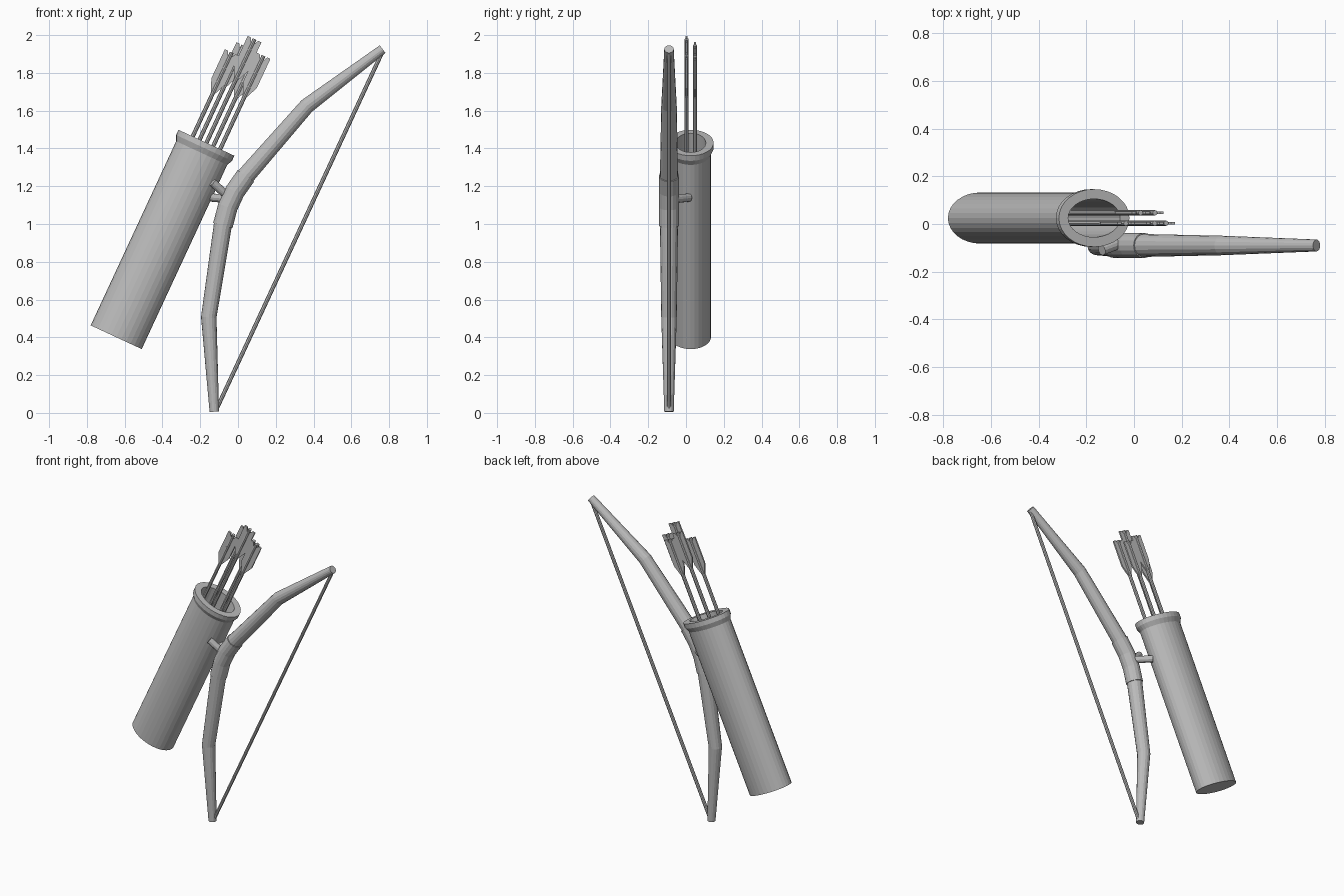
import bpy, bmesh, math
from mathutils import Vector, Matrix

cube = bpy.data.objects.get("Cube")
if cube:
    bpy.data.objects.remove(cube, do_unlink=True)

grey = bpy.data.materials.new("plain grey")
grey.use_nodes = True
grey.diffuse_color = (0.5, 0.5, 0.5, 1)
grey.node_tree.nodes["Principled BSDF"].inputs["Base Color"].default_value = (0.5, 0.5, 0.5, 1)

TILT = Matrix.Rotation(math.radians(24.9), 4, 'Y')
BOW = Matrix.Translation((0.32, -0.09, 0.966)) @ TILT
QUIVER = Matrix.Translation((-0.167, 0.025, 1.43)) @ TILT


def finish(name, bm, matrix):
    bmesh.ops.recalc_face_normals(bm, faces=bm.faces)
    mesh = bpy.data.meshes.new(name)
    bm.to_mesh(mesh)
    bm.free()
    mesh.materials.append(grey)
    obj = bpy.data.objects.new(name, mesh)
    obj.matrix_world = matrix
    bpy.context.collection.objects.link(obj)
    return obj


def skin(bm, rings):
    """Join rings of vertices into a capped tube."""
    n = len(rings[0])
    for a, b in zip(rings, rings[1:]):
        for i in range(n):
            j = (i + 1) % n
            bm.faces.new((a[i], a[j], b[j], b[i]))
    bm.faces.new(rings[0])
    bm.faces.new(rings[-1])


def tube(name, points, radii, sides, matrix=Matrix()):
    """Round tube along a path, with mitred bends."""
    bm = bmesh.new()
    pts = [Vector(p) for p in points]
    rings = []
    for i, p in enumerate(pts):
        before = (p - pts[i - 1]).normalized() if i else Vector()
        after = (pts[i + 1] - p).normalized() if i + 1 < len(pts) else Vector()
        t = (before + after).normalized()
        side = t.cross(Vector((0, 1, 0))).normalized()
        up = side.cross(t)
        angles = [2 * math.pi * k / sides for k in range(sides)]
        rings.append([bm.verts.new(p + radii[i] * (side * math.cos(a) + up * math.sin(a)))
                      for a in angles])
    skin(bm, rings)
    return finish(name, bm, matrix)


# Quiver: oval, flared rim, hollow inside
def quiver(sides=32):
    bm = bmesh.new()
    profile = [(0.149, 0.107, -1.135), (0.149, 0.107, -0.06), (0.163, 0.121, -0.03),
               (0.163, 0.121, 0), (0.12, 0.08, 0), (0.12, 0.08, -1.08)]
    rings = []
    for rx, ry, z in profile:
        angles = [2 * math.pi * k / sides for k in range(sides)]
        rings.append([bm.verts.new((rx * math.cos(a), ry * math.sin(a), z)) for a in angles])
    skin(bm, rings)
    finish("quiver", bm, QUIVER)


quiver()

# Bow limbs, mirrored about the grip
for label, s in (("upper", 1), ("lower", -1)):
    tube(label + "_limb", [(-0.387, 0, s * 0.08), (-0.375, 0, s * 0.143),
                           (-0.237, 0, s * 0.617), (0, 0, s * 1.058)],
         [0.048, 0.048, 0.041, 0.025], 16, BOW)

# Grip sleeve and string
tube("grip", [(-0.374, 0, -0.145), (-0.392, 0, -0.045), (-0.392, 0, 0.045),
              (-0.374, 0, 0.145)], [0.053] * 4, 16, BOW)
tube("bow_string", [(0.005, 0, -1.035), (0.005, 0, 1.035)], [0.011] * 2, 8, BOW)

# Two pegs beside the grip
tube("front_peg", [(-0.135, -0.11, 1.22), (-0.03, -0.07, 1.125)], [0.022] * 2, 12)
tube("back_peg", [(-0.14, 0.015, 1.14), (-0.03, -0.075, 1.13)], [0.022] * 2, 12)


# Arrows: shaft with a pair of flat vanes
def arrow(name, x, y, top):
    place = QUIVER @ Matrix.Translation((x, y, 0))
    tube(name + "_shaft", [(0, 0, -1.07), (0, 0, top)], [0.011] * 2, 8, place)
    vane = [(0.006, -0.25), (0.04, -0.17), (0.04, 0), (0.022, 0), (0.006, -0.03)]
    for label, s in (("left", 1), ("right", -1)):
        bm = bmesh.new()
        rings = [[bm.verts.new((s * px, t, top + pz)) for px, pz in vane]
                 for t in (-0.005, 0.005)]
        skin(bm, rings)
        finish(name + "_" + label + "_vane", bm, place)


for i, (x, y, top) in enumerate([(-0.08, -0.022, 0.49), (0, -0.022, 0.605), (0.08, -0.022, 0.545),
                                 (-0.04, 0.022, 0.55), (0.04, 0.022, 0.52)]):
    arrow("arrow_%d" % (i + 1), x, y, top)
